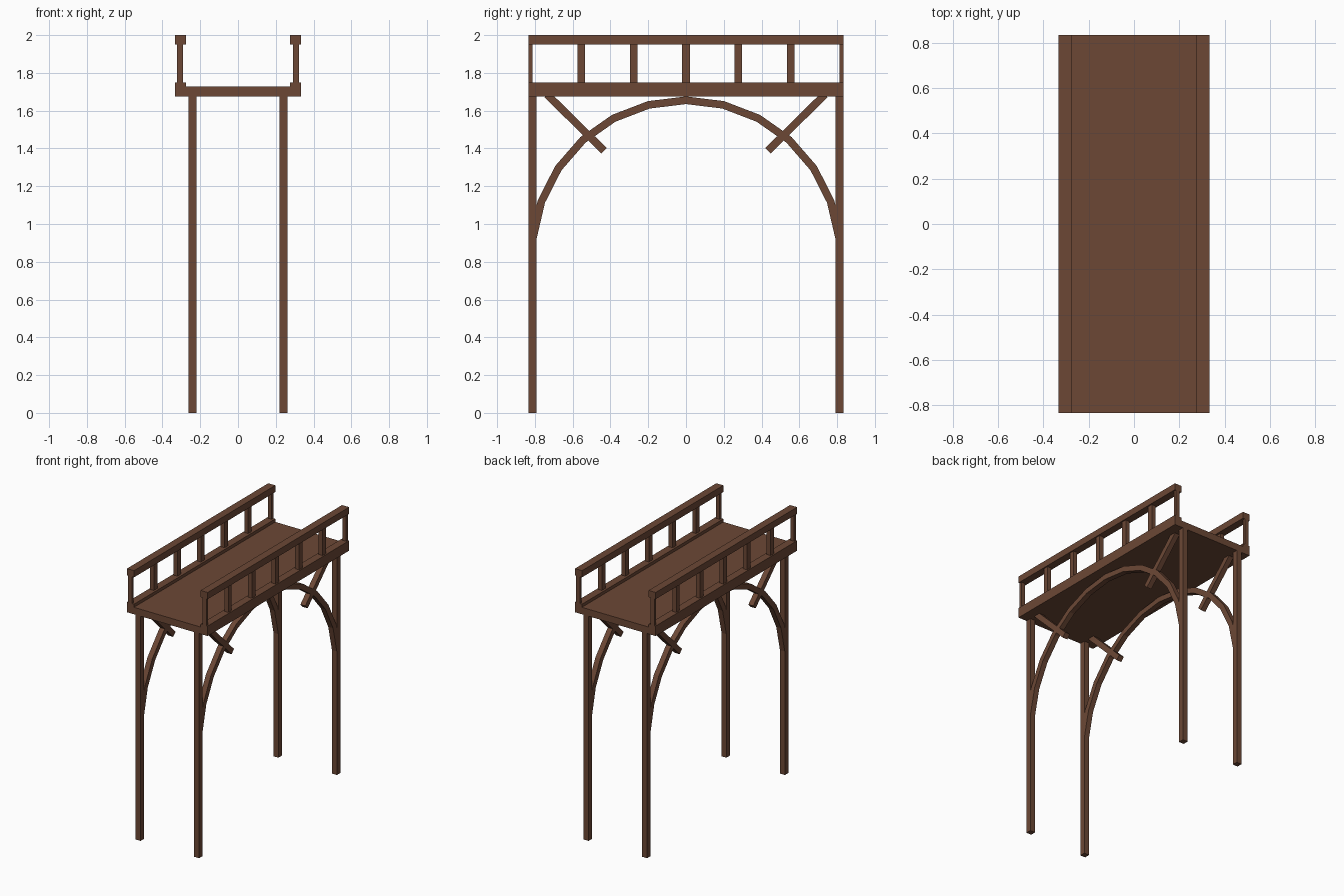
import bpy, math
from mathutils import Vector

if "Cube" in bpy.data.objects:
    bpy.data.objects.remove(bpy.data.objects["Cube"])

wood = bpy.data.materials.new("brown_wood")
wood.diffuse_color = (0.150, 0.064, 0.036, 1)
wood.use_nodes = True
wood.node_tree.nodes["Principled BSDF"].inputs["Base Color"].default_value = wood.diffuse_color

def mesh(name, verts, faces):
    me = bpy.data.meshes.new(name)
    me.from_pydata(verts, [], faces)
    me.materials.append(wood)
    ob = bpy.data.objects.new(name, me)
    bpy.context.collection.objects.link(ob)
    return ob

def beam(name, x0, x1, path, half):
    """Sweep a rectangular section along a (y, z) path, mitred at the corners."""
    pts = [Vector(p) for p in path]
    verts, faces = [], []
    for i, p in enumerate(pts):
        a = (p - pts[i - 1]).normalized() if i else (pts[1] - p).normalized()
        b = (pts[i + 1] - p).normalized() if i < len(pts) - 1 else a
        t = (a + b).normalized()
        n = Vector((-t.y, t.x)) * (half / t.dot(a))
        o, q = p + n, p - n
        verts += [(x0, *o), (x1, *o), (x1, *q), (x0, *q)]
    for i in range(len(pts) - 1):
        for j in range(4):
            k = (j + 1) % 4
            faces.append((4*i + j, 4*i + 4 + j, 4*i + 4 + k, 4*i + k))
    e = 4 * (len(pts) - 1)
    faces += [(0, 1, 2, 3), (e + 3, e + 2, e + 1, e)]
    return mesh(name, verts, faces)

def box(name, x0, x1, y0, y1, z0, z1):
    ym = (y0 + y1) / 2
    return beam(name, x0, x1, [(ym, z0), (ym, z1)], (y1 - y0) / 2)

L = 0.833                      # half length of the bridge
R, ZC = 0.815, 0.84            # arch radius and centre height

# deck
box("deck", -0.275, 0.275, -L, L, 1.675, 1.727)

# the arch is a polyline in 14 degree steps
arch = [(R * math.sin(math.radians(a)), ZC + R * math.cos(math.radians(a)))
        for a in range(-84, 85, 14)]

for s, side in ((-1, "left"), (1, "right")):
    def span(a, b):
        return (a, b) if s > 0 else (-b, -a)
    # curb and handrail
    box(side + "_curb", *span(0.275, 0.333), -L, L, 1.675, 1.75)
    box(side + "_handrail", *span(0.275, 0.333), -L, L, 1.95, 2.0)
    # railing posts, half width at the ends
    for i in range(-3, 4):
        y = i * 0.2777
        box(side + "_rail_post", *span(0.291, 0.323),
            max(y - 0.02, -L), min(y + 0.02, L), 1.74, 1.96)
    # arch under the deck
    beam(side + "_arch", *span(0.221, 0.261), arch, 0.02)
    # legs and diagonal braces
    for t in (-1, 1):
        y0, y1 = sorted((t * 0.791, t * L))
        box(side + "_leg", *span(0.22, 0.262), y0, y1, 0, 1.68)
        beam(side + "_brace", *span(0.221, 0.261),
             [(t * 0.434, 1.388), (t * 0.735, 1.685)], 0.02)

# consistent outward normals
import bmesh
for ob in bpy.context.collection.objects:
    bm = bmesh.new()
    bm.from_mesh(ob.data)
    bmesh.ops.recalc_face_normals(bm, faces=bm.faces)
    bm.to_mesh(ob.data)
    bm.free()
